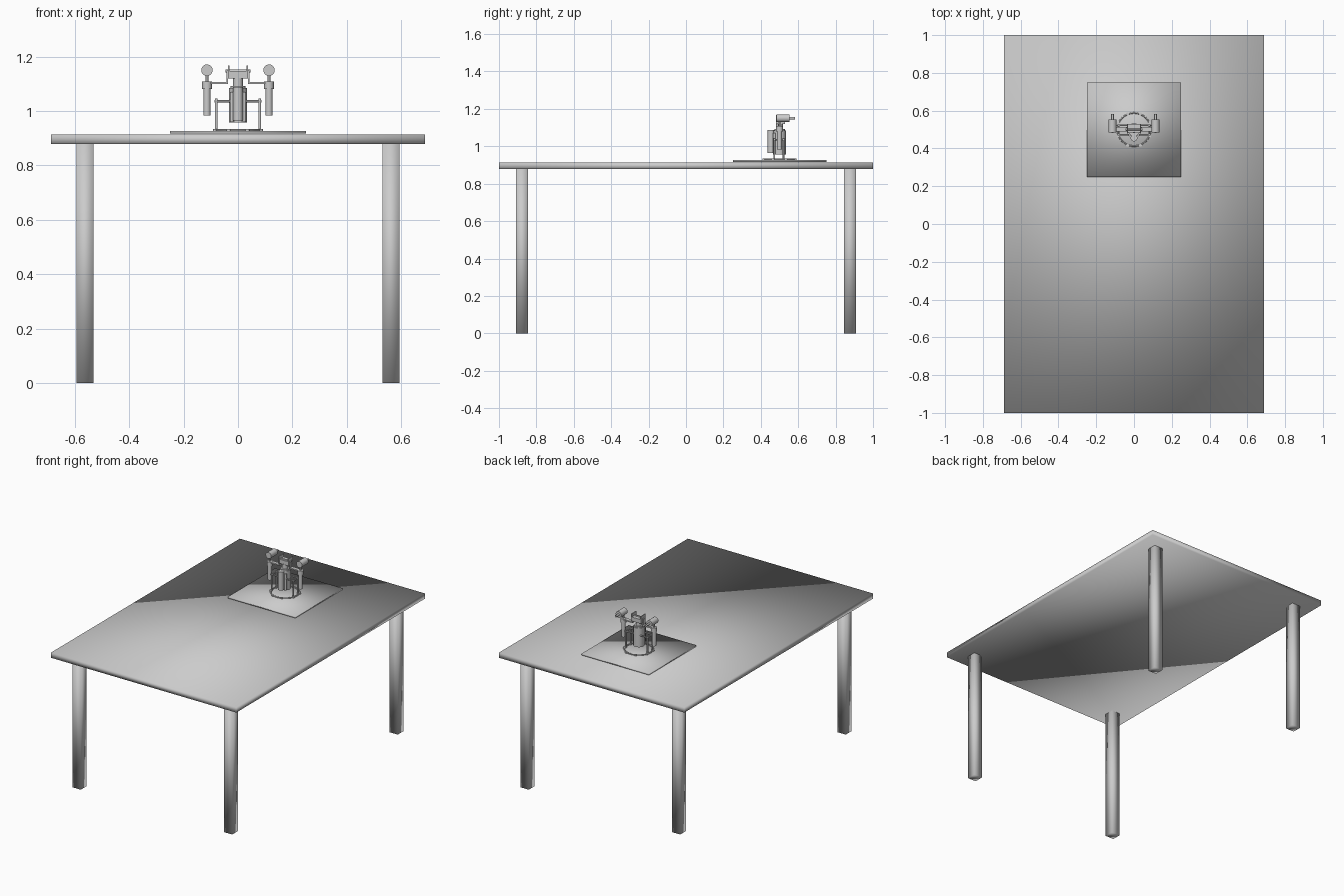
import bpy, math
from mathutils import Vector

old = bpy.data.objects.get("Cube")
if old:
    bpy.data.objects.remove(old, do_unlink=True)

grey = bpy.data.materials.new("plain grey")
grey.use_nodes = True
colour = (0.6, 0.6, 0.6, 1)
grey.diffuse_color = colour
grey.node_tree.nodes["Principled BSDF"].inputs["Base Color"].default_value = colour

CY = 0.5  # depth of the device's centre


def finish(name, soft=False):
    ob = bpy.context.object
    ob.name = name
    ob.data.materials.append(grey)
    if soft:
        bpy.ops.object.shade_smooth()
    else:
        bpy.ops.object.shade_smooth_by_angle(angle=math.radians(40))
    return ob


def box(name, lo, hi, soft=False):
    lo, hi = Vector(lo), Vector(hi)
    bpy.ops.mesh.primitive_cube_add(size=1, location=(lo + hi) / 2)
    bpy.context.object.scale = hi - lo
    bpy.ops.object.transform_apply(location=False, rotation=False, scale=True)
    return finish(name, soft)


def rod(name, a, b, r, sides=24):
    a, b = Vector(a), Vector(b)
    turn = (b - a).to_track_quat('Z', 'Y').to_euler()
    bpy.ops.mesh.primitive_cylinder_add(vertices=sides, radius=r, depth=(b - a).length,
                                        location=(a + b) / 2, rotation=turn)
    return finish(name)


# Table: softly shaded slab and four square legs
box("table_top", (-0.687, -1, 0.878), (0.687, 1, 0.913), True)
for sx, side in ((-1, "right"), (1, "left")):
    for sy, end in ((-1, "front"), (1, "back")):
        x, y = sx * 0.562, sy * 0.877
        box(f"{end}_{side}_leg", (x - 0.031, y - 0.031, 0), (x + 0.031, y + 0.031, 0.878), True)

# Thin square mat
box("mat", (-0.25, 0.25, 0.917), (0.25, 0.75, 0.927), True)

# Ring base with small feet
bpy.ops.mesh.primitive_torus_add(location=(0, CY, 0.93), major_radius=0.088, minor_radius=0.004,
                                 major_segments=40, minor_segments=8)
finish("base_ring")
for i in range(8):
    a = math.radians(22.5 + 45 * i)
    p = Vector((0.09 * math.cos(a), CY + 0.09 * math.sin(a), 0.927))
    rod("base_foot", p, p + Vector((0, 0, 0.007)), 0.008, 12)

# Central body, ribs and front canister
rod("body", (0, CY, 0.957), (0, CY, 1.085), 0.034)
rod("front_canister", (0, 0.455, 0.965), (0, 0.455, 1.088), 0.018)
rod("neck_collar", (0, CY, 1.085), (0, CY, 1.092), 0.028)
rod("neck", (0, CY, 1.09), (0, CY, 1.122), 0.018)
box("head_block", (-0.032, 0.485, 1.12), (0.032, 0.53, 1.147))
rod("head_axle", (-0.046, CY, 1.147), (0.046, CY, 1.147), 0.005, 12)

# Paired frame posts, arms and forward-pointing barrels
for s, side in ((-1, "right"), (1, "left")):
    for y in (0.472, 0.522):
        rod(f"{side}_frame_post", (s * 0.08, y, 0.927), (s * 0.08, y, 1.045), 0.005, 12)
        rod(f"{side}_frame_bar", (s * 0.087, y, 1.036), (s * 0.025, y, 1.036), 0.004, 12)
    rod(f"{side}_frame_link", (s * 0.08, 0.468, 1.036), (s * 0.08, 0.526, 1.036), 0.004, 12)
    rod(f"{side}_body_rib", (s * 0.022, 0.472, 0.96), (s * 0.022, 0.472, 1.07), 0.008, 12)
    box(f"{side}_head_plate", (s * 0.034 - 0.003, 0.48, 1.12), (s * 0.034 + 0.003, 0.53, 1.168))
    box(f"{side}_arm_riser", (s * 0.04 - 0.003, 0.492, 1.1), (s * 0.04 + 0.003, 0.512, 1.15))
    box(f"{side}_arm", (s * 0.07 - 0.033, 0.49, 1.099), (s * 0.07 + 0.033, 0.514, 1.107))
    x = s * 0.114
    rod(f"{side}_forearm", (x, CY, 0.984), (x, CY, 1.082), 0.013)
    rod(f"{side}_shoulder", (x, CY, 1.08), (x, CY, 1.108), 0.018)
    rod(f"{side}_barrel_stem", (x, CY, 1.106), (x, CY, 1.14), 0.005, 12)
    rod(f"{side}_barrel", (x, 0.485, 1.15), (x, 0.553, 1.15), 0.021)
    rod(f"{side}_barrel_tip", (x, 0.55, 1.15), (x, 0.582, 1.15), 0.007, 12)
